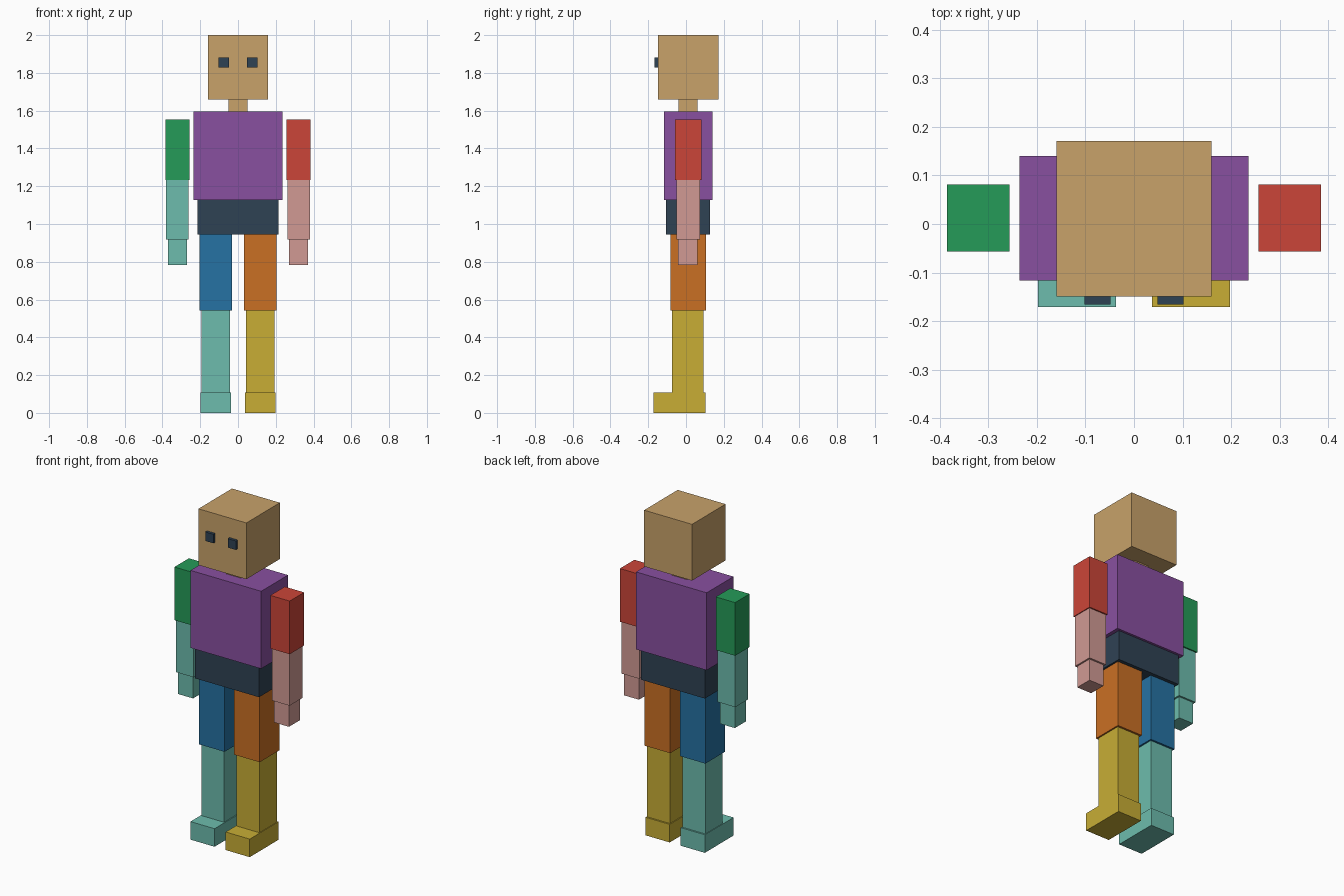
import bpy
import bmesh

if "Cube" in bpy.data.objects:
    bpy.data.objects.remove(bpy.data.objects["Cube"])


def linear(c):
    c /= 255
    return c / 12.92 if c <= 0.04045 else ((c + 0.055) / 1.055) ** 2.4


def material(name, rgb):
    mat = bpy.data.materials.new(name)
    mat.diffuse_color = (*[linear(c) for c in rgb], 1.0)
    mat.use_nodes = True
    mat.node_tree.nodes["Principled BSDF"].inputs["Base Color"].default_value = mat.diffuse_color
    return mat


tan = material("tan", (200, 162, 106))
purple = material("purple", (137, 80, 160))
navy = material("navy", (47, 66, 84))
green = material("green", (37, 155, 88))
red = material("red", (203, 69, 56))
teal = material("teal", (109, 188, 173))
pink = material("pink", (209, 154, 148))
blue = material("blue", (38, 114, 163))
orange = material("orange", (202, 112, 36))
yellow = material("yellow", (200, 174, 53))


def block(name, x, y, z, mat):
    """Box spanning the given (low, high) range on each axis."""
    bm = bmesh.new()
    bmesh.ops.create_cube(bm, size=1)
    for v in bm.verts:
        v.co = [lo + (c + 0.5) * (hi - lo) for c, (lo, hi) in zip(v.co, (x, y, z))]
    mesh = bpy.data.meshes.new(name)
    bm.to_mesh(mesh)
    bm.free()
    mesh.materials.append(mat)
    obj = bpy.data.objects.new(name, mesh)
    bpy.context.collection.objects.link(obj)


def pair(name, x, y, z, left_mat, right_mat):
    """Matching blocks on the -x and +x sides."""
    block("left_" + name, (-x[1], -x[0]), y, z, left_mat)
    block("right_" + name, x, y, z, right_mat)


# Head, neck and trunk
block("head", (-0.16, 0.16), (-0.149, 0.171), (1.66, 2.0), tan)
block("neck", (-0.051, 0.051), (-0.04, 0.062), (1.595, 1.66), tan)
block("torso", (-0.236, 0.236), (-0.116, 0.14), (1.127, 1.595), purple)
block("pelvis", (-0.214, 0.214), (-0.105, 0.126), (0.945, 1.127), navy)
pair("eye", (0.048, 0.102), (-0.166, -0.149), (1.828, 1.882), navy, navy)

# Arms
pair("upper_arm", (0.256, 0.385), (-0.057, 0.081), (1.232, 1.553), green, red)
pair("forearm", (0.261, 0.38), (-0.05, 0.073), (0.917, 1.232), teal, pink)
pair("hand", (0.271, 0.37), (-0.042, 0.062), (0.784, 0.917), teal, pink)

# Legs
pair("thigh", (0.032, 0.203), (-0.083, 0.105), (0.541, 0.945), blue, orange)
pair("shin", (0.042, 0.194), (-0.073, 0.093), (0.109, 0.541), teal, yellow)
pair("foot", (0.037, 0.198), (-0.171, 0.103), (0.0, 0.109), teal, yellow)
